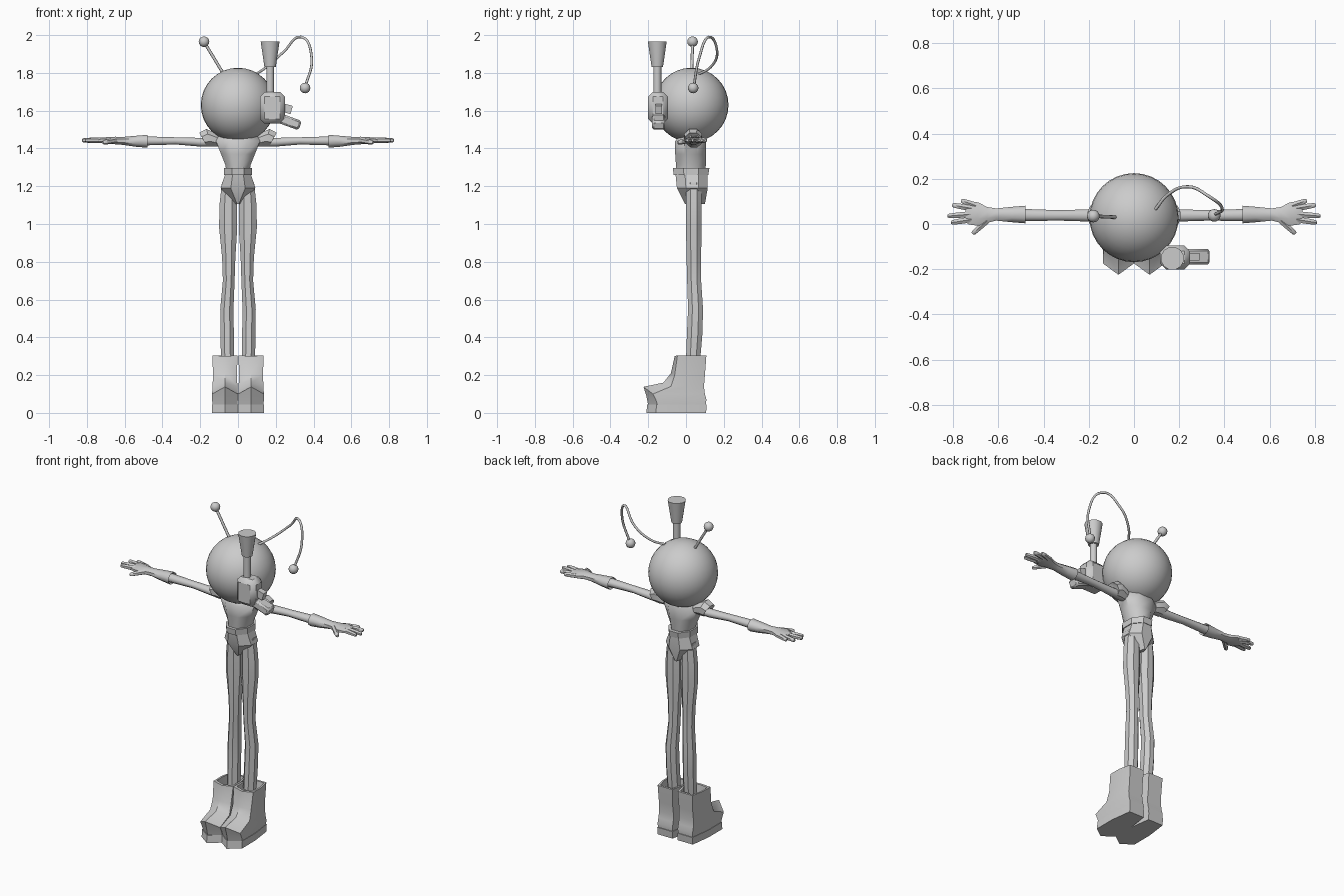
import bpy, bmesh, math
from mathutils import Vector

cube = bpy.data.objects.get("Cube")
if cube:
    bpy.data.objects.remove(cube, do_unlink=True)

grey = bpy.data.materials.new("light grey")
grey.use_nodes = True
COLOUR = (0.6, 0.6, 0.6, 1)
grey.diffuse_color = COLOUR
grey.node_tree.nodes["Principled BSDF"].inputs["Base Color"].default_value = COLOUR


def finish(obj, name, angle=50, mirror=False):
    """Name, colour, mirror and shade one part."""
    obj.name = obj.data.name = name
    obj.data.materials.clear()
    obj.data.materials.append(grey)
    bpy.ops.object.select_all(action='DESELECT')
    obj.select_set(True)
    bpy.context.view_layer.objects.active = obj
    bpy.ops.object.shade_smooth_by_angle(angle=math.radians(angle))
    if mirror:
        mod = obj.modifiers.new("Mirror", 'MIRROR')
        mod.use_mirror_merge = False
    return obj


def loft(name, rings, angle=50, mirror=False):
    """Skin a list of equal point rings and cap both ends."""
    bm = bmesh.new()
    loops = [[bm.verts.new(p) for p in ring] for ring in rings]
    n = len(loops[0])
    for a, b in zip(loops, loops[1:]):
        for i in range(n):
            j = (i + 1) % n
            bm.faces.new((a[i], a[j], b[j], b[i]))
    bm.faces.new(loops[0])
    bm.faces.new(loops[-1])
    bmesh.ops.recalc_face_normals(bm, faces=bm.faces)
    mesh = bpy.data.meshes.new(name)
    bm.to_mesh(mesh)
    bm.free()
    obj = bpy.data.objects.new(name, mesh)
    bpy.context.collection.objects.link(obj)
    return finish(obj, name, angle, mirror)


def ring(centre, u, v, n=8):
    """Elliptical ring spanned by two radius vectors, flat sides on the axes."""
    c, u, v = Vector(centre), Vector(u), Vector(v)
    turns = [math.tau * (i + 0.5) / n for i in range(n)]
    k = 1 / math.cos(math.pi / n)
    return [c + (u * math.cos(t) + v * math.sin(t)) * k for t in turns]


def column(name, rows, n=8, **kw):
    """Upright part from rows of z, x min, x max, y min, y max."""
    return loft(name, [ring(((a + b) / 2, (c + d) / 2, z), ((b - a) / 2, 0, 0),
                            (0, (d - c) / 2, 0), n) for z, a, b, c, d in rows], **kw)


def sleeve(name, rows, n=8, **kw):
    """Sideways part from rows of x, y, z, y radius, z radius."""
    return loft(name, [ring((x, y, z), (0, ry, 0), (0, 0, rz), n)
                       for x, y, z, ry, rz in rows], **kw)


def ball(name, centre, radius, segments):
    bpy.ops.mesh.primitive_uv_sphere_add(segments=segments, ring_count=segments // 2,
                                         radius=radius, location=centre)
    return finish(bpy.context.object, name, 60)


def box(name, centre, size, tilt=0, bevel=0.0):
    bpy.ops.mesh.primitive_cube_add(size=1, location=centre, rotation=(0, math.radians(tilt), 0))
    obj = bpy.context.object
    obj.scale = size
    bpy.ops.object.transform_apply(location=False, rotation=False, scale=True)
    if bevel:
        obj.modifiers.new("Bevel", 'BEVEL').width = bevel
    return finish(obj, name, 30)


def wire(name, points, radius):
    """Smooth bent rod through the given points."""
    curve = bpy.data.curves.new(name, 'CURVE')
    curve.dimensions = '3D'
    curve.bevel_depth = radius
    curve.bevel_resolution = 2
    curve.resolution_u = 6
    spline = curve.splines.new('BEZIER')
    spline.bezier_points.add(len(points) - 1)
    for bp, p in zip(spline.bezier_points, points):
        bp.co = p
        bp.handle_left_type = bp.handle_right_type = 'AUTO'
    obj = bpy.data.objects.new(name, curve)
    bpy.context.collection.objects.link(obj)
    curve.materials.append(grey)


# Head and antennae
ball("head", (0, 0.028, 1.63), 0.197, 32)
wire("right_antenna", [(-0.08, 0.03, 1.8), (-0.18, 0.035, 1.965)], 0.008)
ball("right_antenna_tip", (-0.18, 0.035, 1.965), 0.028, 16)
wire("left_antenna", [(0.09, 0.06, 1.79), (0.15, 0.13, 1.83), (0.24, 0.165, 1.91),
                      (0.335, 0.12, 1.99), (0.39, 0.07, 1.88), (0.355, 0.04, 1.72)], 0.007)
ball("left_antenna_tip", (0.355, 0.038, 1.72), 0.028, 16)

# Torso, belt and high-cut briefs
column("torso", [(1.27, -0.062, 0.062, -0.05, 0.1), (1.31, -0.066, 0.066, -0.053, 0.105),
                 (1.37, -0.09, 0.09, -0.057, 0.107), (1.44, -0.117, 0.117, -0.057, 0.107),
                 (1.47, -0.1, 0.1, -0.03, 0.09)])
column("belt", [(1.26, -0.074, 0.074, -0.065, 0.118), (1.297, -0.074, 0.074, -0.07, 0.124)],
       angle=30)
column("briefs", [(1.27, -0.066, 0.066, -0.056, 0.115), (1.19, -0.092, 0.092, -0.048, 0.115),
                  (1.105, -0.012, 0.012, -0.005, 0.1)], angle=25)

# Legs
column("leg", [(1.22, 0.012, 0.085, 0.0, 0.08), (1.1, 0.005, 0.098, 0.0, 0.083),
               (0.98, 0.004, 0.1, 0.0, 0.082), (0.82, 0.014, 0.084, 0.003, 0.08),
               (0.7, 0.018, 0.08, 0.006, 0.08), (0.55, 0.024, 0.094, 0.011, 0.09),
               (0.42, 0.022, 0.093, 0.005, 0.087), (0.28, 0.02, 0.09, 0.0, 0.075)],
       angle=40, mirror=True)


def boot_ring(z_tip, z_side, front, back, half, nose=0.05):
    """Pointed footprint, nose length set apart from the heel."""
    mid = (front + nose + back) / 2
    right = [(0, front, z_tip), (half, front + nose, z_side), (half, mid, z_side),
             (half * 0.75, back, z_side)]
    left = [(-x, y, z) for x, y, z in reversed(right[1:])]
    return [(x + 0.069, y, z) for x, y, z in right + left]


# Boots with upturned pointed toes and hollow tops
loft("boot", [boot_ring(0.04, 0.04, -0.2, 0.105, 0.066),
              boot_ring(0.09, 0.07, -0.21, 0.108, 0.068),
              boot_ring(0.138, 0.1, -0.225, 0.1, 0.068),
              boot_ring(0.16, 0.14, -0.12, 0.095, 0.066, 0.04),
              boot_ring(0.21, 0.2, -0.08, 0.1, 0.063, 0.02),
              boot_ring(0.3, 0.305, -0.06, 0.108, 0.067, 0.015),
              boot_ring(0.3, 0.305, -0.045, 0.095, 0.056, 0.015),
              boot_ring(0.25, 0.25, -0.04, 0.088, 0.052, 0.015)], mirror=True)
loft("sole", [boot_ring(0, 0, -0.21, 0.106, 0.069),
              boot_ring(0.045, 0.045, -0.205, 0.11, 0.069)], angle=30, mirror=True)

# Shoulder caps, flared and tilted
loft("shoulder_cap", [ring((0.1, 0.038, 1.44), (-0.01, 0, 0.03), (0, 0.035, 0)),
                      ring((0.155, 0.038, 1.457), (0.012, 0, 0.046), (0, 0.048, 0)),
                      ring((0.185, 0.038, 1.447), (0.02, 0, 0.036), (0, 0.043, 0)),
                      ring((0.175, 0.038, 1.442), (0.01, 0, 0.026), (0, 0.03, 0))],
     angle=35, mirror=True)

# Arms and cuffed gloves
sleeve("arm", [(0.1, 0.038, 1.433, 0.027, 0.023), (0.2, 0.038, 1.433, 0.027, 0.023),
               (0.33, 0.038, 1.44, 0.023, 0.019), (0.5, 0.04, 1.44, 0.027, 0.024)], mirror=True)
sleeve("glove", [(0.5, 0.042, 1.438, 0.026, 0.023), (0.483, 0.042, 1.438, 0.034, 0.03),
                 (0.48, 0.042, 1.438, 0.039, 0.034), (0.54, 0.042, 1.438, 0.034, 0.029),
                 (0.61, 0.042, 1.44, 0.027, 0.021), (0.65, 0.04, 1.442, 0.035, 0.02),
                 (0.69, 0.044, 1.443, 0.052, 0.017), (0.73, 0.048, 1.443, 0.05, 0.014),
                 (0.745, 0.048, 1.443, 0.042, 0.01)], mirror=True)

# Fingers: base x, base y, tip x, tip y
digits = {"little_finger": (0.7, 0.082, 0.765, 0.104), "ring_finger": (0.72, 0.07, 0.805, 0.084),
          "middle_finger": (0.72, 0.044, 0.825, 0.035), "index_finger": (0.72, 0.02, 0.81, 0.006),
          "thumb": (0.65, 0.015, 0.715, -0.043)}
for name, (x0, y0, x1, y1) in digits.items():
    start, end = Vector((x0, y0, 1.443)), Vector((x1, y1, 1.443))
    if name == "thumb":
        end.z -= 0.012
    side = (end - start).cross(Vector((0, 0, 1))).normalized()
    loft(name, [ring(start.lerp(end, t), side * r, (0, 0, r), 6)
                for t, r in ((0, 0.013), (0.6, 0.012), (0.93, 0.01), (1, 0.006))], mirror=True)

# Ray pistol floating barrel-up beside the head
GX, GY = 0.17, -0.152
box("pistol_body", (0.182, -0.148, 1.615), (0.132, 0.105, 0.168), bevel=0.025)
box("pistol_grip", (0.268, -0.145, 1.543), (0.13, 0.07, 0.052), tilt=20, bevel=0.01)
box("pistol_trigger", (0.26, -0.145, 1.61), (0.05, 0.035, 0.045), tilt=15)
loft("pistol_barrel", [ring((GX, GY, z), (0.02, 0, 0), (0, 0.02, 0), 10)
                       for z in (1.66, 1.85)])
loft("pistol_muzzle", [ring((GX, GY, z), (r, 0, 0), (0, r, 0), 12)
                       for z, r in ((1.83, 0.03), (1.967, 0.05))])
